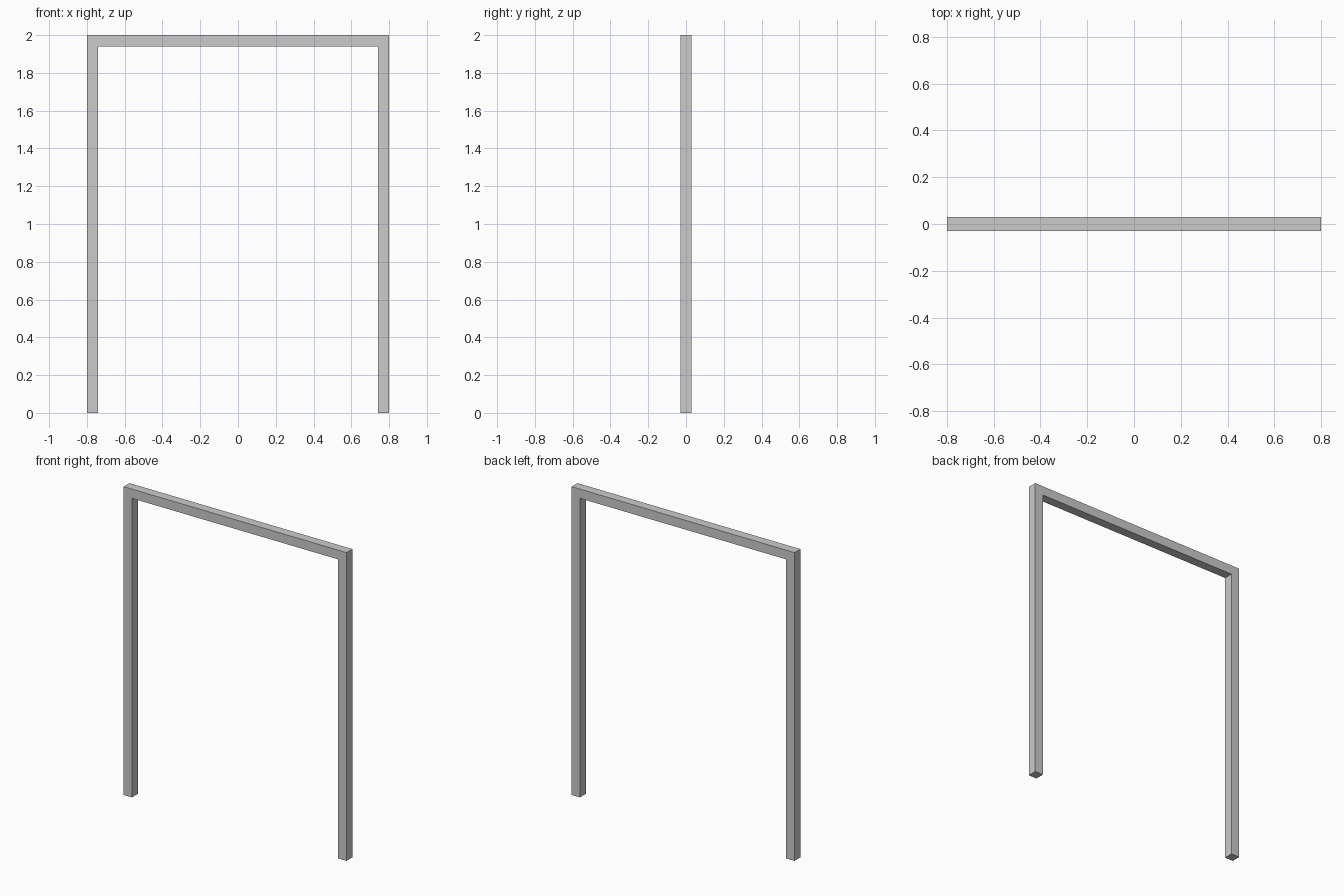
import bpy, bmesh

if "Cube" in bpy.data.objects:
    bpy.data.objects.remove(bpy.data.objects["Cube"])

HALF_W, HEIGHT, T = 0.80, 2.00, 0.06

# Goalpost-style frame: one U-shaped front profile, extruded through its depth
inner = HALF_W - T
right_half = [(inner, HEIGHT - T), (inner, 0), (HALF_W, 0), (HALF_W, HEIGHT)]
profile = right_half + [(-x, z) for x, z in reversed(right_half)]

bm = bmesh.new()
face = bm.faces.new([bm.verts.new((x, -T / 2, z)) for x, z in profile])
extruded = bmesh.ops.extrude_face_region(bm, geom=[face])
verts = [g for g in extruded["geom"] if isinstance(g, bmesh.types.BMVert)]
bmesh.ops.translate(bm, verts=verts, vec=(0, T, 0))
bmesh.ops.recalc_face_normals(bm, faces=bm.faces[:])

mesh = bpy.data.meshes.new("post_frame")
bm.to_mesh(mesh)
bm.free()
frame = bpy.data.objects.new("post_frame", mesh)
bpy.context.collection.objects.link(frame)
